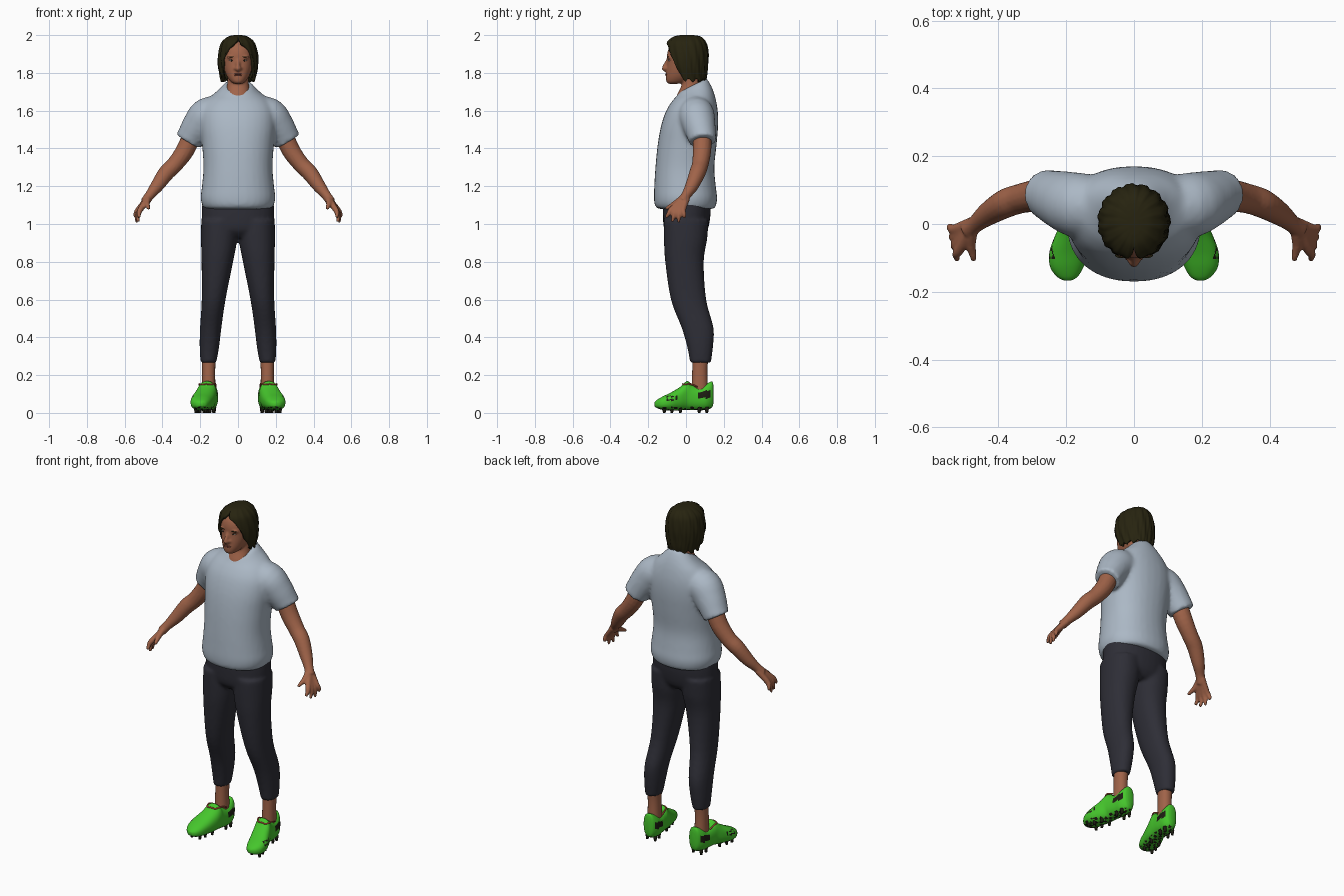
import bpy, bmesh, math
from mathutils import Vector

if "Cube" in bpy.data.objects:
    bpy.data.objects.remove(bpy.data.objects["Cube"])


def material(name, *rgb):
    m = bpy.data.materials.new(name)
    m.diffuse_color = (*rgb, 1)
    m.use_nodes = True
    m.node_tree.nodes["Principled BSDF"].inputs["Base Color"].default_value = m.diffuse_color
    return m


SKIN = material("skin", .35, .125, .066)
HAIR = material("dark_hair", .02, .017, .005)
SHIRT = material("pale_grey_cloth", .41, .48, .56)
PANTS = material("charcoal_cloth", .027, .027, .037)
GREEN = material("bright_green", .06, .56, .025)
BLACK = material("near_black", .012, .012, .006)
RED = material("coral_trim", .6, .12, .06)
LIP = material("lip", .25, .07, .045)
WHITE = material("eye_white", .45, .36, .3)


def resample(keys, steps):
    """Catmull-Rom interpolation of key tuples."""
    k = [keys[0]] + list(keys) + [keys[-1]]
    out = []
    for i in range(1, len(k) - 2):
        for s in range(steps):
            t = s / steps
            out.append([.5 * (2 * b + (c - a) * t + (2 * a - 5 * b + 4 * c - d) * t * t
                              + (3 * b - a - 3 * c + d) * t ** 3)
                        for a, b, c, d in zip(k[i - 1], k[i], k[i + 1], k[i + 2])])
    return out + [list(keys[-1])]


def oval(n, p=2.0):
    """Unit superellipse points."""
    pts = []
    for i in range(n):
        a = 2 * math.pi * i / n
        c, s = math.cos(a), math.sin(a)
        pts.append((math.copysign(abs(c) ** (2 / p), c), math.copysign(abs(s) ** (2 / p), s)))
    return pts


def loft(bm, rings, closed=True, caps=True):
    rows = [[bm.verts.new(p) for p in r] for r in rings]
    n = len(rows[0])
    for a, b in zip(rows, rows[1:]):
        for i in range(n if closed else n - 1):
            j = (i + 1) % n
            bm.faces.new((a[i], a[j], b[j], b[i]))
    if caps:
        bm.faces.new(rows[0])
        bm.faces.new(rows[-1])


def column(bm, keys, steps=4, n=32, p=2.2, side=1):
    """Stack of level ovals; keys are z, x0, x1, y0, y1, tilt."""
    rings = []
    for z, x0, x1, y0, y1, tilt in resample(keys, steps):
        rings.append([(side * ((x0 + x1) / 2 + (x1 - x0) / 2 * u), (y0 + y1) / 2 + (y1 - y0) / 2 * v,
                       z + tilt * (y1 - y0) / 2 * v) for u, v in oval(n, p)])
    loft(bm, rings)


def tube(bm, keys, steps=4, n=16, side=1):
    """Round tube; keys are x, y, z, radius."""
    path = resample(keys, steps)
    rings = []
    for i, (x, y, z, r) in enumerate(path):
        d = Vector(path[min(i + 1, len(path) - 1)][:3]) - Vector(path[max(i - 1, 0)][:3])
        q = d.to_track_quat('Z', 'Y')
        ring = [Vector((x, y, z)) + q @ Vector((u * r, v * r, 0)) for u, v in oval(n)]
        rings.append([(side * c.x, c.y, c.z) for c in ring])
    loft(bm, rings)


def ball(bm, loc, size):
    vs = bmesh.ops.create_uvsphere(bm, u_segments=16, v_segments=10, radius=1)["verts"]
    for v in vs:
        v.co = Vector([l + c * s for l, c, s in zip(loc, v.co, size)])


def finish(bm, name, *mats, mirror=False, voxel=0, relax=0, rule=None):
    bmesh.ops.recalc_face_normals(bm, faces=bm.faces)
    bm.normal_update()
    for f in bm.faces:
        f.smooth = True
        if rule:
            f.material_index = rule(f.calc_center_median(), f.normal)
    me = bpy.data.meshes.new(name)
    bm.to_mesh(me)
    bm.free()
    ob = bpy.data.objects.new(name, me)
    bpy.context.collection.objects.link(ob)
    for m in mats:
        me.materials.append(m)
    if mirror:
        ob.modifiers.new("mirror", 'MIRROR').use_mirror_merge = False
    if voxel:
        r = ob.modifiers.new("fuse", 'REMESH')
        r.mode, r.voxel_size, r.use_smooth_shade = 'VOXEL', voxel, True
    if relax:
        s = ob.modifiers.new("relax", 'SMOOTH')
        s.factor, s.iterations = .5, relax
    return ob


def sym(rows):
    """z, half width, y0, y1, tilt -> centred column keys."""
    return [(z, -w, w, a, b, t) for z, w, a, b, t in rows]


# T-shirt: torso with fused sleeves
bm = bmesh.new()
column(bm, sym([(1.08, .178, -.15, .15, 0), (1.10, .19, -.165, .16, 0), (1.14, .198, -.17, .165, 0),
                (1.2, .191, -.168, .158, 0), (1.3, .183, -.162, .15, 0), (1.42, .19, -.15, .162, 0),
                (1.52, .2, -.132, .17, 0), (1.6, .195, -.105, .168, 0), (1.66, .16, -.075, .155, .1),
                (1.7, .11, -.055, .135, .3), (1.735, .072, -.035, .11, .5)]))
for s in (1, -1):
    tube(bm, [(.08, .05, 1.59, .085), (.16, .055, 1.575, .096), (.21, .07, 1.52, .087),
              (.25, .085, 1.46, .075), (.264, .088, 1.437, .073)], n=24, side=s)
finish(bm, "t_shirt", SHIRT, voxel=.011, relax=5)

# Trousers: hips and two tapered legs
bm = bmesh.new()
column(bm, sym([(1.13, .188, -.12, .13, 0), (1.05, .192, -.122, .13, 0), (.97, .185, -.115, .115, 0),
                (.93, .15, -.08, .085, 0)]))
for s in (1, -1):
    column(bm, [(1.02, .0, .195, -.118, .12, 0), (.92, .004, .196, -.117, .112, 0),
                (.8, .026, .193, -.11, .094, 0), (.6, .066, .192, -.08, .107, 0),
                (.45, .088, .201, -.023, .146, 0), (.35, .1, .203, .006, .143, 0),
                (.265, .115, .198, .022, .132, 0)], side=s)
finish(bm, "trousers", PANTS, voxel=.01, relax=4)

# Ankles
bm = bmesh.new()
column(bm, [(.31, .115, .193, .035, .12, 0), (.22, .121, .19, .033, .113, 0), (.1, .118, .192, .028, .117, 0)],
       n=20)
finish(bm, "ankles", SKIN, mirror=True)

# Arms and hands with four fingers and a thumb
bm = bmesh.new()
tube(bm, [(.24, .085, 1.48, .05), (.28, .085, 1.39, .049), (.335, .075, 1.315, .044), (.38, .06, 1.27, .043),
          (.43, .03, 1.2, .035), (.465, .002, 1.155, .026), (.49, -.02, 1.12, .026)])
for i in range(4):
    knuckle = (.515 + .004 * i, -.075 + .02 * i, 1.085 - (.006, .012, .014, .008)[i])
    tip = (.522 + .007 * i, -.106 + .033 * i, (1.035, 1.012, 1.008, 1.032)[i])
    mid = [(a + b) / 2 for a, b in zip(knuckle, tip)]
    tube(bm, [(.478, -.014 + .006 * i, 1.135, .018), (*knuckle, .0155),
              (mid[0] + .006, mid[1], mid[2], .0125), (*tip, .008)], n=12)
tube(bm, [(.475, -.01, 1.145, .017), (.482, -.055, 1.11, .016), (.477, -.085, 1.093, .012),
          (.472, -.108, 1.08, .008)], n=12)
finish(bm, "arms", SKIN, mirror=True, voxel=.006, relax=3)

# Head, neck, nose and brow
bm = bmesh.new()
column(bm, sym([(1.62, .08, -.06, .09, 0), (1.69, .066, -.05, .088, .2), (1.74, .057, -.022, .08, 0),
                (1.82, .055, -.02, .08, 0)]))
column(bm, sym([(1.742, .018, -.09, -.045, 0), (1.752, .037, -.103, 0, 0), (1.78, .058, -.107, .05, 0),
                (1.82, .074, -.104, .085, 0), (1.86, .081, -.1, .095, 0), (1.9, .083, -.1, .098, 0),
                (1.94, .075, -.086, .09, 0), (1.975, .045, -.05, .06, 0)]))
tube(bm, [(0, -.094, 1.875, .008), (0, -.107, 1.847, .01), (0, -.115, 1.825, .014), (0, -.103, 1.815, .012)])
for s in (1, -1):
    ball(bm, (s * .013, -.107, 1.823), (.009, .01, .008))
    ball(bm, (s * .034, -.088, 1.883), (.026, .012, .008))
finish(bm, "head", SKIN, voxel=.006, relax=3)

# Mouth
bm = bmesh.new()
ball(bm, (0, -.103, 1.793), (.025, .008, .004))
ball(bm, (0, -.102, 1.786), (.021, .008, .004))
finish(bm, "lips", LIP)

# Eyes and eyebrows
for name, mat, loc, size in (("eyes", WHITE, (.034, -.087, 1.866), (.013, .008, .005)),
                             ("irises", BLACK, (.034, -.092, 1.866), (.005, .004, .005)),
                             ("eyebrows", HAIR, (.035, -.093, 1.885), (.021, .008, .003))):
    bm = bmesh.new()
    ball(bm, loc, size)
    finish(bm, name, mat, mirror=True)

# Hair: open shell wrapped around the head, parted at the face
bm = bmesh.new()
rings = []
for z, a, w, y0, y1 in resample([(2.0, 0, .02, -.03, .04), (1.992, 0, .052, -.065, .078),
                                 (1.965, .12, .084, -.098, .104), (1.93, .5, .098, -.106, .114),
                                 (1.88, .8, .106, -.106, .118), (1.83, .98, .104, -.1, .115),
                                 (1.79, 1.15, .096, -.09, .112), (1.76, 1.4, .088, -.078, .106)], 4):
    ring = []
    low = max(0, (1.83 - z) / .07)
    for i in range(97):
        t = max(a, 0) + (2 * math.pi - 2 * max(a, 0)) * i / 96
        k = 1 + .022 * math.sin(15 * t + 25 * z) + .012 * math.sin(31 * t - 18 * z)
        ring.append((w * k * math.sin(t), (y0 + y1) / 2 - (y1 - y0) / 2 * k * math.cos(t),
                     z + .009 * low * math.sin(13 * t)))
    rings.append(ring)
loft(bm, rings, closed=False, caps=False)
bm.verts.ensure_lookup_table()
bm.faces.new(bm.verts[:96])
bmesh.ops.remove_doubles(bm, verts=bm.verts, dist=.0003)
hair = finish(bm, "hair", HAIR)
sol = hair.modifiers.new("thickness", 'SOLIDIFY')
sol.thickness, sol.offset = .018, -1


# Shoes: lengthwise sections turned slightly outward, with dark patches
def shoe_colour(c, n):
    if abs(n.x) > .35 and .065 < c.y < .132 and .078 < c.z < .122 - .2 * (.132 - c.y):
        return 1
    if n.x > .2 and n.z > 0 and -.105 < c.y < -.05 and .06 < c.z < .09:
        return int(math.sin(230 * c.y) + math.sin(300 * c.z) > .1)
    if n.z < -.6:
        return int(math.sin(150 * c.y) * math.sin(190 * c.x) > .15)
    return 0


bm = bmesh.new()
rings = []
for y, xc, w, z0, z1 in resample([(.146, .15, .014, .055, .14), (.138, .15, .032, .03, .166),
                                  (.11, .152, .046, .016, .156), (.07, .155, .048, .014, .14),
                                  (.03, .16, .049, .016, .152), (.005, .164, .051, .016, .168),
                                  (-.03, .175, .056, .014, .138), (-.08, .191, .058, .013, .108),
                                  (-.125, .198, .05, .016, .086), (-.155, .197, .031, .026, .068),
                                  (-.167, .196, .01, .036, .056)], 6):
    rings.append([(xc + w * u, y, (z0 + z1) / 2 + (z1 - z0) / 2 * v) for u, v in oval(56, 2.4)])
loft(bm, rings)
finish(bm, "shoes", GREEN, BLACK, mirror=True, rule=shoe_colour)

# Sole studs
bm = bmesh.new()
for y, xc in ((.11, .152), (.07, .155), (-.03, .175), (-.075, .19), (-.115, .197)):
    for dx in (-.026, .026):
        tube(bm, [(xc + dx, y, .03, .011), (xc + dx, y, 0, .007)], steps=1, n=8)
finish(bm, "sole_studs", BLACK, mirror=True)

# Coral trim around the front of the shoe opening
bm = bmesh.new()
tube(bm, [(.117, .06, .138, .004), (.121, .02, .155, .004), (.14, -.012, .151, .004), (.168, -.017, .153, .004),
          (.194, -.012, .15, .004), (.206, .02, .153, .004), (.2, .06, .138, .004)], n=8)
finish(bm, "shoe_trim", RED, mirror=True)
